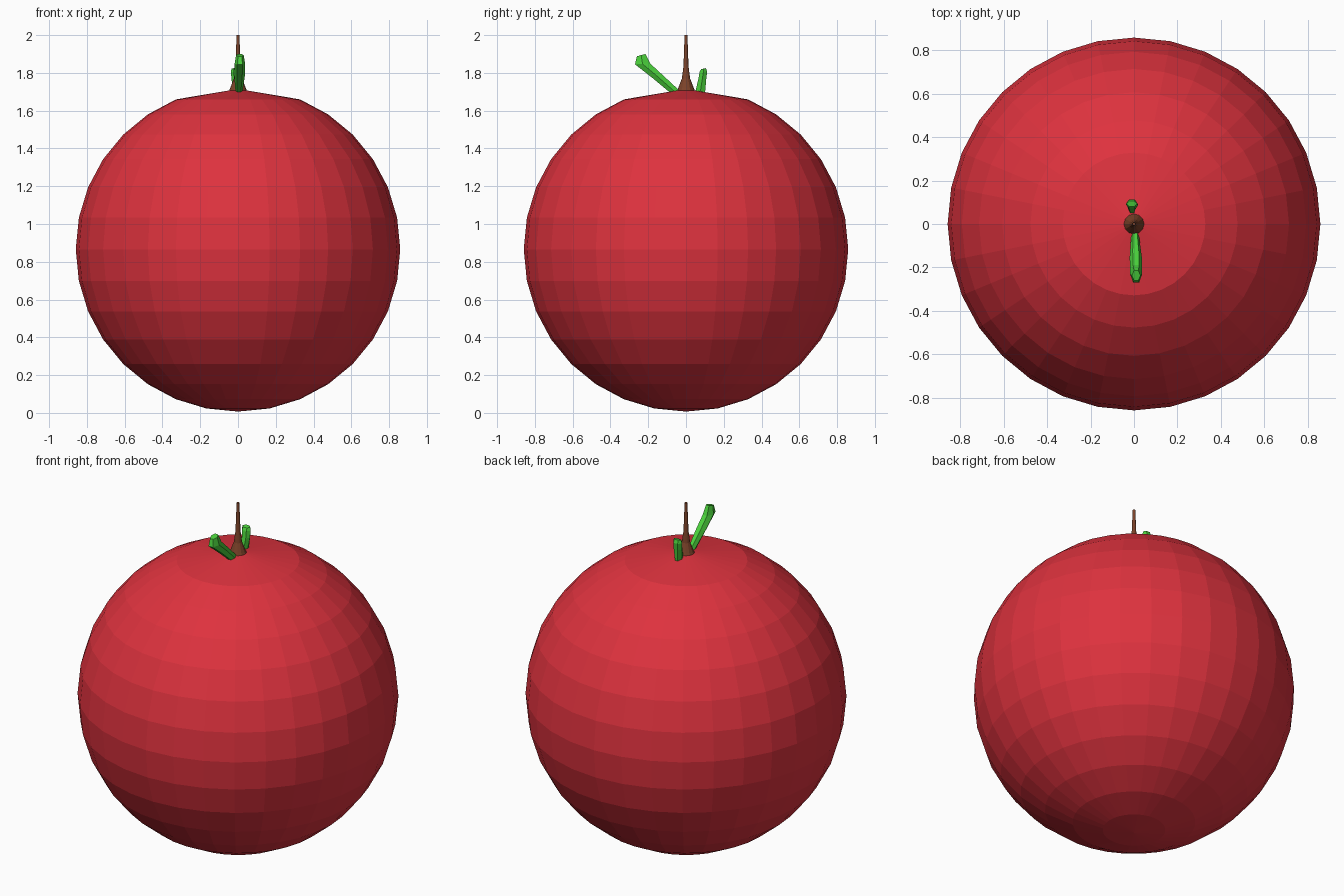
import bpy, bmesh
from math import sin, cos, pi, radians

if "Cube" in bpy.data.objects:
    bpy.data.objects.remove(bpy.data.objects["Cube"])


def material(name, color):
    m = bpy.data.materials.new(name)
    m.diffuse_color = (*color, 1)
    m.use_nodes = True
    m.node_tree.nodes["Principled BSDF"].inputs["Base Color"].default_value = m.diffuse_color
    return m


def make_object(name, rings, mat):
    """Skin consecutive rings; one-point rings close as a fan, others are capped."""
    bm = bmesh.new()
    loops = [[bm.verts.new(p) for p in ring] for ring in rings]
    for a, b in zip(loops, loops[1:]):
        n = max(len(a), len(b))
        for i in range(n):
            j = (i + 1) % n
            if len(a) == 1:
                bm.faces.new((a[0], b[j], b[i]))
            elif len(b) == 1:
                bm.faces.new((a[i], a[j], b[0]))
            else:
                bm.faces.new((a[i], a[j], b[j], b[i]))
    for end in (loops[0], loops[-1]):
        if len(end) > 2:
            bm.faces.new(end)
    bmesh.ops.recalc_face_normals(bm, faces=bm.faces)
    me = bpy.data.meshes.new(name)
    bm.to_mesh(me)
    bm.free()
    me.materials.append(mat)
    ob = bpy.data.objects.new(name, me)
    bpy.context.collection.objects.link(ob)
    return ob


def lathe(profile, sides):
    """Turn (radius, z) points into rings around the z axis."""
    return [[(0, 0, z)] if r == 0 else
            [(r * cos(2 * pi * i / sides), r * sin(2 * pi * i / sides), z)
             for i in range(sides)] for r, z in profile]


def leaf_rings(sections):
    """Six-sided sections: lower (y, z), upper (y, z), centre x, half width."""
    rings = []
    for (yl, zl), (yu, zu), x, w in sections:
        ym, zm = (yl + yu) / 2, (zl + zu) / 2
        n = w * 0.5
        rings.append([(x - n, yl, zl), (x + n, yl, zl), (x + w, ym, zm),
                      (x + n, yu, zu), (x - n, yu, zu), (x - w, ym, zm)])
    return rings


red = material("red_skin", (0.73, 0.032, 0.048))
brown = material("brown_stem", (0.2, 0.055, 0.022))
green = material("leaf_green", (0.07, 0.64, 0.045))

# Round fruit with a shallow conical top
R, CZ, STEP = 0.859, 0.866, 11.25
profile = [(0, CZ - R)]
profile += [(R * cos(radians(k * STEP)), CZ + R * sin(radians(k * STEP)))
            for k in range(-7, 7)]
profile += [(0, 1.715)]
make_object("fruit_body", lathe(profile, 32), red)

# Flared stem
make_object("stem", lathe([(0.052, 1.695), (0.042, 1.718), (0.022, 1.77),
                           (0.014, 1.83), (0.01, 1.92), (0.008, 2.0)], 12), brown)

# Long front leaf and short back leaf
make_object("front_leaf", leaf_rings([
    ((-0.078, 1.69), (-0.03, 1.702), 0.005, 0.018),
    ((-0.18, 1.775), (-0.125, 1.79), 0.008, 0.028),
    ((-0.27, 1.845), (-0.19, 1.85), 0.01, 0.028),
    ((-0.26, 1.888), (-0.215, 1.9), 0.01, 0.02)]), green)
make_object("back_leaf", leaf_rings([
    ((0.10, 1.685), (0.048, 1.695), -0.008, 0.016),
    ((0.107, 1.765), (0.065, 1.765), -0.008, 0.026),
    ((0.112, 1.805), (0.072, 1.805), -0.01, 0.028),
    ((0.106, 1.825), (0.08, 1.82), -0.01, 0.024)]), green)
